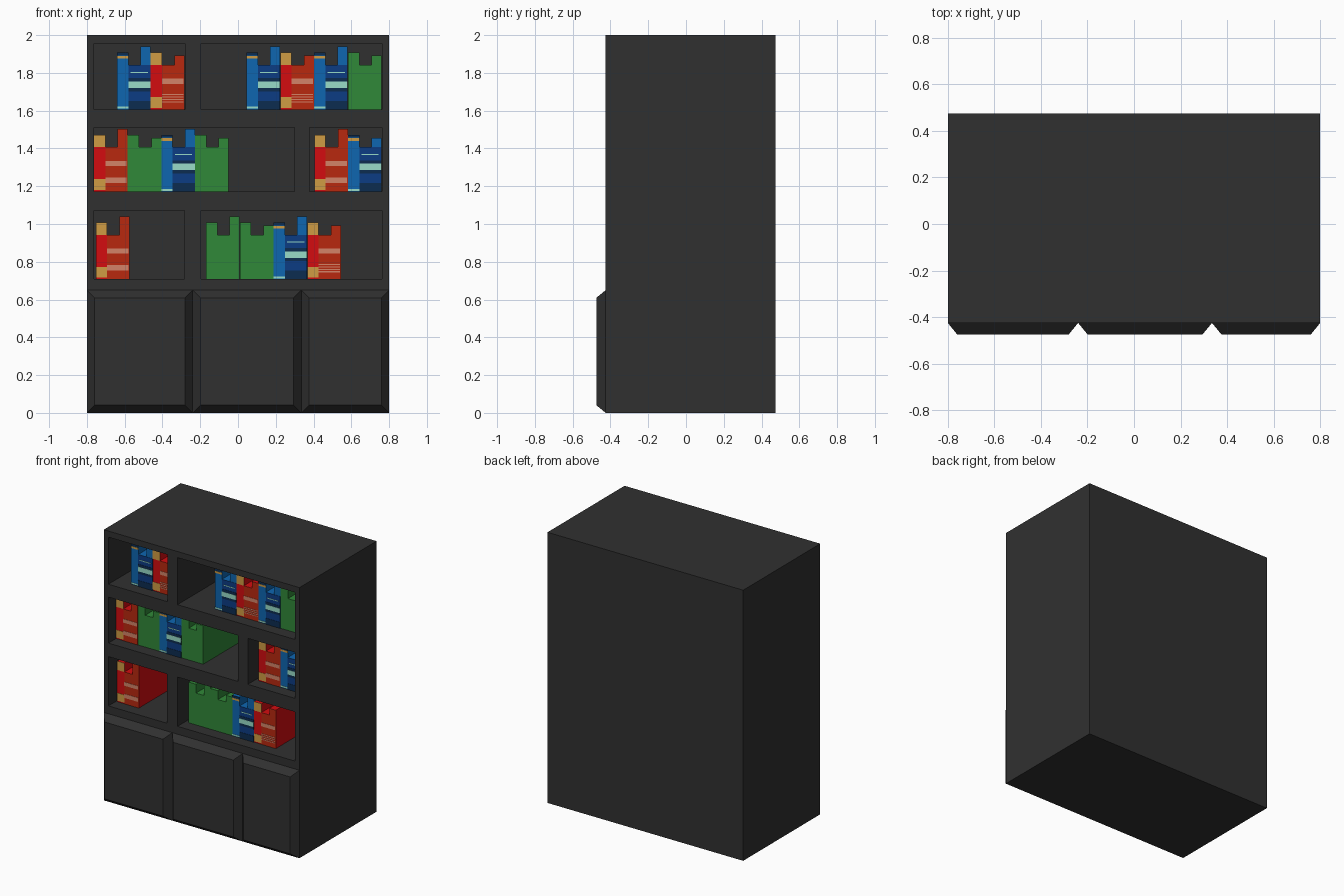
import bpy, bmesh

if "Cube" in bpy.data.objects:
    bpy.data.objects.remove(bpy.data.objects["Cube"])


def lin(h):
    out = []
    for i in (0, 2, 4):
        c = int(h[i:i + 2], 16) / 255
        out.append(c / 12.92 if c <= 0.04045 else ((c + 0.055) / 1.055) ** 2.4)
    return (*out, 1)


COLOURS = {
    "charcoal": "303030", "green": "308838", "red": "D40C10", "brick_red": "B8280F",
    "salmon": "D48468", "gold": "D09C44", "blue": "0E66B0", "deep_blue": "0C3C84",
    "navy": "0C2C50", "pale_teal": "98DCC8",
}
MATS = {}
for n, h in COLOURS.items():
    MATS[n] = bpy.data.materials.new(n)
    MATS[n].diffuse_color = lin(h)
NAMES = list(MATS)


def finish(bm, name):
    bmesh.ops.recalc_face_normals(bm, faces=bm.faces)
    me = bpy.data.meshes.new(name)
    bm.to_mesh(me)
    bm.free()
    for m in MATS.values():
        me.materials.append(m)
    ob = bpy.data.objects.new(name, me)
    bpy.context.collection.objects.link(ob)
    return ob


def box(bm, x0, x1, y0, y1, z0, z1, colour="charcoal", inset=0.0):
    """Box whose front (y0) rectangle can be shrunk by inset for a bevelled panel."""
    i = inset
    front = [bm.verts.new(p) for p in ((x0 + i, y0, z0 + i), (x1 - i, y0, z0 + i),
                                       (x1 - i, y0, z1 - i), (x0 + i, y0, z1 - i))]
    back = [bm.verts.new(p) for p in ((x0, y1, z0), (x1, y1, z0), (x1, y1, z1), (x0, y1, z1))]
    faces = [bm.faces.new(front), bm.faces.new(back[::-1])]
    for k in range(4):
        j = (k + 1) % 4
        faces.append(bm.faces.new((front[j], front[k], back[k], back[j])))
    for f in faces:
        f.material_index = NAMES.index(colour)


FRONT, BACK = -0.425, 0.475
INNER = 0.42          # back wall of the shelf openings
SPINE = -0.335        # plane of the book spines

# Cabinet with six shelf openings cut into the front
bm = bmesh.new()
box(bm, -0.8, 0.8, FRONT, BACK, 0, 2)
cabinet = finish(bm, "cabinet")

OPENINGS = [(-0.762, -0.28, 1.607, 1.955), (-0.197, 0.762, 1.607, 1.955),
            (-0.762, 0.298, 1.172, 1.512), (0.378, 0.762, 1.172, 1.512),
            (-0.762, -0.282, 0.708, 1.072), (-0.197, 0.762, 0.708, 1.072)]
bm = bmesh.new()
for x0, x1, z0, z1 in OPENINGS:
    box(bm, x0, x1, FRONT - 0.1, INNER, z0, z1)
cutter = finish(bm, "shelf_cutter")
cutter.hide_render = True
mod = cabinet.modifiers.new("shelves", "BOOLEAN")
mod.operation, mod.solver, mod.object = "DIFFERENCE", "EXACT", cutter
bpy.context.view_layer.objects.active = cabinet
bpy.ops.object.modifier_apply(modifier=mod.name)
bpy.data.objects.remove(cutter)

# Bevelled cupboard doors
for k, (x0, x1) in enumerate([(-0.8, -0.24), (-0.24, 0.335), (0.335, 0.8)]):
    bm = bmesh.new()
    box(bm, x0, x1, -0.475, FRONT, 0, 0.65, inset=0.041)
    finish(bm, f"cupboard_door_{k + 1}")

# Book sets: three touching volumes; the last is tall or short
LOW, MID = 0.235, 0.30
A, B = 0.06, 0.125    # joints between the volumes
W = 0.178


def book_set(kind, x, z, tall):
    end = 0.332 if tall else 0.284
    bm = bmesh.new()
    # stepped outline pushed back to the rear wall
    pts = [(0, 0), (W, 0), (W, end), (B, end), (B, LOW), (A, LOW), (A, MID), (0, MID)]
    f = bm.faces.new([bm.verts.new((x + px, SPINE, z + pz)) for px, pz in pts])
    ext = bmesh.ops.extrude_face_region(bm, geom=[f], use_keep_orig=True)
    for v in ext["geom"]:
        if isinstance(v, bmesh.types.BMVert):
            v.co.y = INNER
    for f in bm.faces:
        f.material_index = NAMES.index(kind)

    def plate(x0, x1, z0, z1, colour, layer=1):
        box(bm, x + x0, x + x1, SPINE - 0.002 * layer, SPINE, z + z0, z + z1, colour)

    if kind == "red":
        plate(0, A, 0.235, MID, "gold")
        plate(0, A, 0.008, 0.065, "gold")
        plate(A, W, 0, LOW, "brick_red")
        plate(B, W, LOW, end, "brick_red")
        plate(A, W - 0.005, 0.135, 0.162, "salmon", 2)
        if tall:
            plate(A, W - 0.005, 0.045, 0.075, "salmon", 2)
        else:
            for s in range(4):
                plate(A, W - 0.005, 0.036 + s * 0.013, 0.042 + s * 0.013, "salmon", 2)
    elif kind == "blue":
        plate(0, A, 0.285, MID, "navy")
        plate(0, A, 0.268, 0.282, "gold")
        plate(0, A, 0.004, 0.014, "pale_teal")
        plate(A, W, 0, LOW, "deep_blue")
        plate(A, W, 0.0, 0.045, "navy", 2)
        plate(A, W, 0.095, 0.165, "navy", 2)
        plate(A, W, 0.113, 0.147, "pale_teal", 3)
        plate(A + 0.012, W - 0.015, 0.193, 0.199, "pale_teal", 2)
    finish(bm, f"{kind}_books")


SHELVES = {
    1.607: [("blue", -0.64, 1), ("red", -0.462, 0), ("blue", 0.045, 1), ("red", 0.224, 0),
            ("blue", 0.403, 1), ("green", 0.582, 0)],
    1.172: [("red", -0.762, 1), ("green", -0.584, 0), ("blue", -0.406, 1),
            ("green", -0.228, 0), ("red", 0.404, 1), ("blue", 0.582, 0)],
    0.708: [("red", -0.753, 1), ("green", -0.169, 1), ("green", 0.01, 0),
            ("blue", 0.188, 1), ("red", 0.367, 0)],
}
for z, sets in SHELVES.items():
    for kind, x, tall in sets:
        book_set(kind, x, z, tall)

for m in bpy.data.materials:
    if m.users and not m.is_grease_pencil:
        m.use_nodes = True
        m.node_tree.nodes["Principled BSDF"].inputs["Base Color"].default_value = m.diffuse_color
